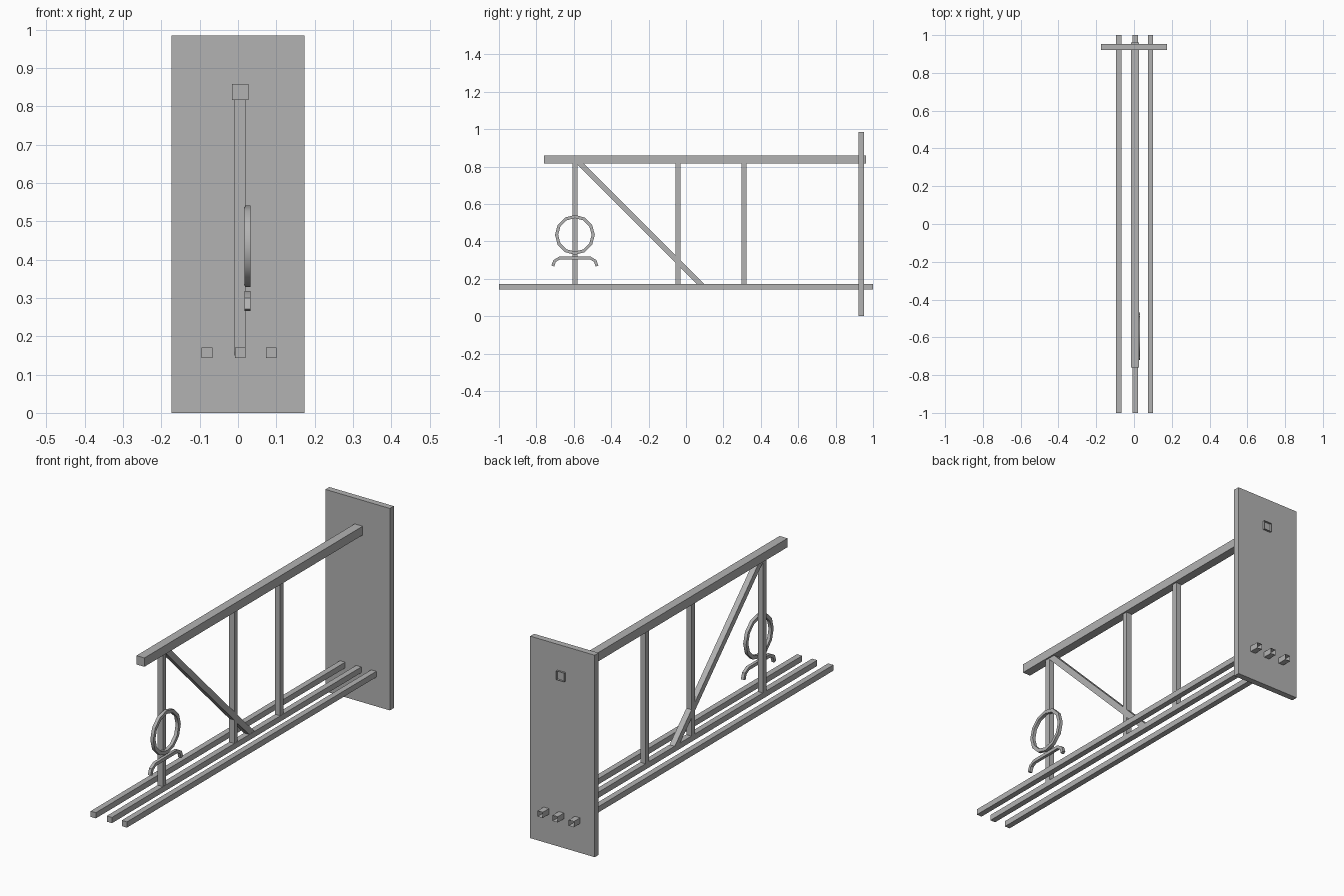
import bpy, bmesh, math
from mathutils import Vector

if "Cube" in bpy.data.objects:
    bpy.data.objects.remove(bpy.data.objects["Cube"])

# One mid-grey paint for every part
paint = bpy.data.materials.new("grey_paint")
paint.diffuse_color = (0.45, 0.45, 0.45, 1)
paint.use_nodes = True
paint.node_tree.nodes["Principled BSDF"].inputs["Base Color"].default_value = paint.diffuse_color


def finish(name, bm):
    me = bpy.data.meshes.new(name)
    bm.to_mesh(me)
    bm.free()
    me.materials.append(paint)
    ob = bpy.data.objects.new(name, me)
    bpy.context.collection.objects.link(ob)
    return ob


def box(name, x0, x1, y0, y1, z0, z1, open_back=False):
    bm = bmesh.new()
    bmesh.ops.create_cube(bm, size=1)
    for v in bm.verts:
        v.co = Vector(((x0 + x1) / 2 + v.co.x * (x1 - x0),
                       (y0 + y1) / 2 + v.co.y * (y1 - y0),
                       (z0 + z1) / 2 + v.co.z * (z1 - z0)))
    bm.normal_update()
    if open_back:
        back = [f for f in bm.faces if f.normal.y > 0.9]
        bmesh.ops.delete(bm, geom=back, context='FACES_ONLY')
    return finish(name, bm)


def bar(name, path, w, x0, x1, closed=False):
    """Rectangular bar swept along a (y, z) path."""
    bm = bmesh.new()
    pts = [Vector(p) for p in path]
    n = len(pts)
    rings = []
    for i, p in enumerate(pts):
        a = pts[i - 1] if closed or i > 0 else p
        b = pts[(i + 1) % n] if closed or i < n - 1 else p
        t = (b - a).normalized()
        s = Vector((-t.y, t.x)) * w / 2
        rings.append([bm.verts.new((x, q.x, q.y)) for x, q in
                      ((x0, p - s), (x1, p - s), (x1, p + s), (x0, p + s))])
    for i in range(n if closed else n - 1):
        r, q = rings[i], rings[(i + 1) % n]
        for k in range(4):
            m = (k + 1) % 4
            bm.faces.new((r[k], r[m], q[m], q[k]))
    if not closed:
        bm.faces.new(rings[0])
        bm.faces.new(rings[-1])
    bmesh.ops.recalc_face_normals(bm, faces=bm.faces)
    return finish(name, bm)


def smooth(ob):
    bpy.ops.object.select_all(action='DESELECT')
    ob.select_set(True)
    bpy.context.view_layer.objects.active = ob
    bpy.ops.object.shade_smooth_by_angle(angle=math.radians(40))


# Upright end panel
box("end_panel", -0.174, 0.174, 0.922, 0.952, 0, 0.985)

# Three long bottom rails and the top beam pass through the panel, open at the back
for i, x in enumerate((-0.081, 0.006, 0.087)):
    box(f"bottom_rail_{i + 1}", x - 0.014, x + 0.014, -1, 1, 0.143, 0.171, True)
box("top_beam", -0.016, 0.027, -0.76, 0.962, 0.816, 0.859, True)

# Posts and diagonal brace
for i, y in enumerate((-0.594, -0.043, 0.311)):
    box(f"post_{i + 1}", -0.009, 0.019, y - 0.013, y + 0.013, 0.16, 0.825)
bar("diagonal_brace", [(-0.578, 0.827), (0.09, 0.16)], 0.029, -0.009, 0.019)

# Ring on the front post
cy, cz = -0.594, 0.435
smooth(bar("ring", [(cy + 0.098 * math.cos(a), cz + 0.098 * math.sin(a))
                    for a in (math.tau * k / 12 for k in range(12))],
           0.017, 0.017, 0.033, closed=True))

# Bent hook bar below the ring, mirrored about the post
half = [(0.118, 0.268), (0.109, 0.295), (0.084, 0.31)]
smooth(bar("hook_bar", [(cy - d, z) for d, z in half] +
           [(cy + d, z) for d, z in reversed(half)], 0.016, 0.017, 0.032))
